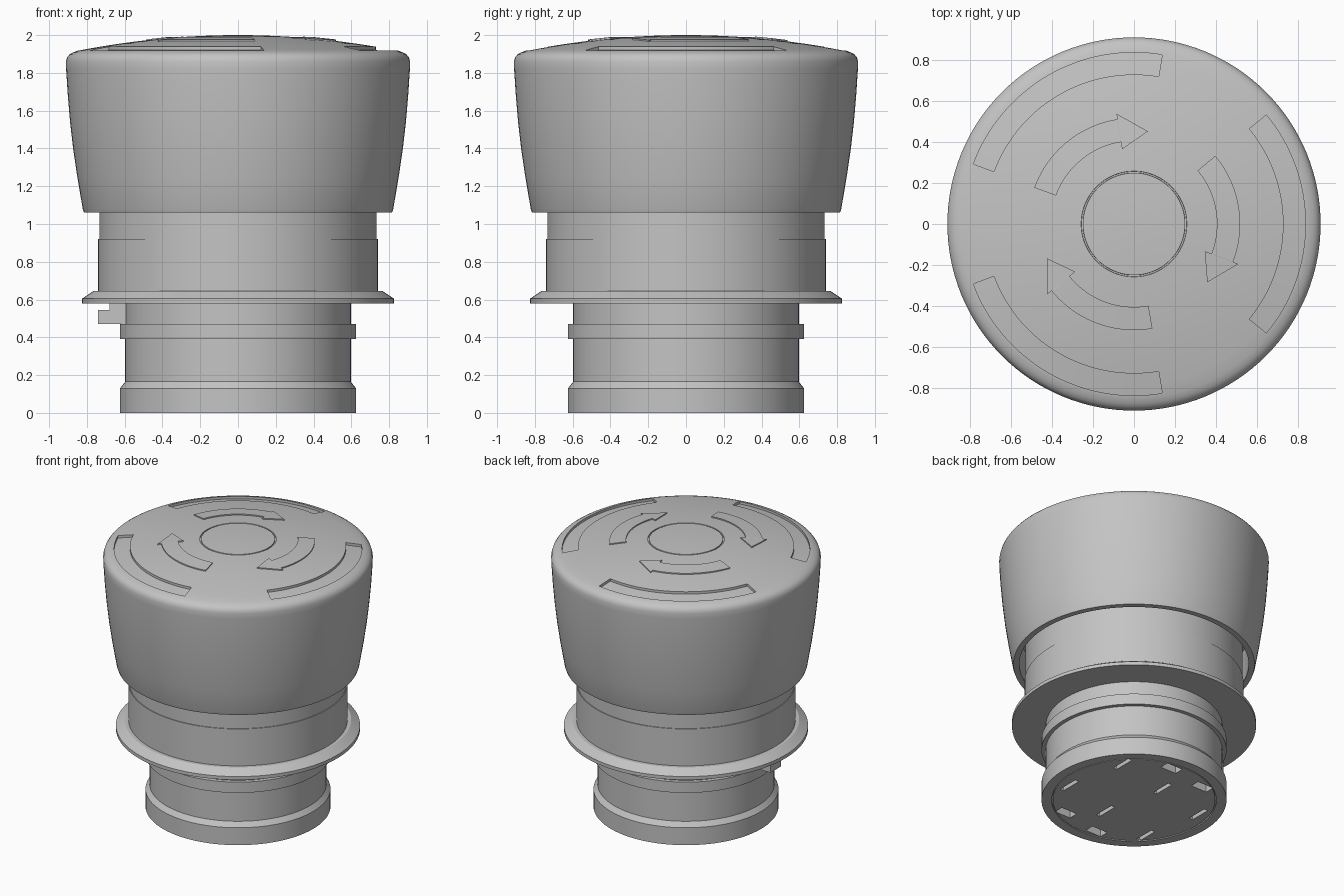
import bpy, bmesh, math
from mathutils import Vector, Matrix

if "Cube" in bpy.data.objects:
    bpy.data.objects.remove(bpy.data.objects["Cube"], do_unlink=True)

SEGMENTS = 128
grey = bpy.data.materials.new("plain grey")
grey.use_nodes = True
colour = (0.55, 0.55, 0.55, 1)
grey.diffuse_color = colour
grey.node_tree.nodes["Principled BSDF"].inputs["Base Color"].default_value = colour


def finish(name, bm):
    bmesh.ops.recalc_face_normals(bm, faces=bm.faces[:])
    mesh = bpy.data.meshes.new(name)
    bm.to_mesh(mesh)
    bm.free()
    mesh.materials.append(grey)
    obj = bpy.data.objects.new(name, mesh)
    bpy.context.collection.objects.link(obj)
    return obj


def activate(obj):
    bpy.ops.object.select_all(action='DESELECT')
    obj.select_set(True)
    bpy.context.view_layer.objects.active = obj


def smooth(obj):
    activate(obj)
    bpy.ops.object.shade_smooth_by_angle(angle=math.radians(25))


def revolve(name, profile):
    """Spin a radius/height profile about the z axis."""
    bm = bmesh.new()
    verts = [bm.verts.new((r, 0, z)) for r, z in profile]
    edges = [bm.edges.new(pair) for pair in zip(verts, verts[1:])]
    bmesh.ops.spin(bm, geom=verts + edges, cent=(0, 0, 0), axis=(0, 0, 1),
                   angle=math.tau, steps=SEGMENTS, use_duplicate=False)
    bmesh.ops.remove_doubles(bm, verts=bm.verts[:], dist=1e-5)
    bmesh.ops.dissolve_degenerate(bm, edges=bm.edges[:], dist=1e-5)
    return finish(name, bm)


def dome(r):
    return 2.0 - 0.115 * r * r


def curved_strip(name, sections, low, high, turn):
    """Solid strip following the dome; sections are (degrees, inner, outer)."""
    bm = bmesh.new()
    rings = []
    for deg, inner, outer in sections:
        a = math.radians(deg + turn)
        ring = []
        for r, lift in ((inner, low), (outer, low), (outer, high), (inner, high)):
            ring.append(bm.verts.new((r * math.cos(a), r * math.sin(a), dome(r) + lift)))
        rings.append(ring)
    for a, b in zip(rings, rings[1:]):
        for i in range(4):
            j = (i + 1) % 4
            bm.faces.new((a[i], a[j], b[j], b[i]))
    bm.faces.new(rings[0])
    bm.faces.new(rings[-1])
    return finish(name, bm)


def box(name, low, high):
    bm = bmesh.new()
    low, high = Vector(low), Vector(high)
    bmesh.ops.create_cube(bm, size=1, matrix=Matrix.Translation((low + high) / 2)
                          @ Matrix.Diagonal((*(high - low), 1)))
    return finish(name, bm)


def cut(target, cutters):
    for cutter in cutters:
        cutter.hide_render = True
        mod = target.modifiers.new("cut", 'BOOLEAN')
        mod.object = cutter
        mod.operation = 'DIFFERENCE'
        mod.solver = 'EXACT'
        activate(target)
        bpy.ops.object.modifier_apply(modifier=mod.name)
        bpy.data.objects.remove(cutter, do_unlink=True)


# Mushroom cap: domed top with a fine ring groove, bulged side, hollow underside
top = [(0, dome(0))] + [(r, dome(r)) for r in (0.08, 0.16, 0.249)]
top += [(0.25, dome(0.25) - 0.008), (0.257, dome(0.25) - 0.008)]
top += [(r, dome(r)) for r in (0.258, 0.36, 0.45, 0.54, 0.63, 0.72, 0.79, 0.85)]
side = [(0.875, 1.908), (0.893, 1.897), (0.905, 1.882), (0.911, 1.86), (0.91, 1.82),
        (0.901, 1.68), (0.889, 1.54), (0.873, 1.4), (0.851, 1.25), (0.822, 1.08),
        (0.815, 1.06), (0.775, 1.06), (0.775, 1.3), (0, 1.3)]
cap = revolve("cap", top + side)

# Three curved finger recesses around the cap edge
steps = 32
recess = [(-39.5 + 79 * i / steps, 0.73, 0.837) for i in range(steps + 1)]
cut(cap, [curved_strip("recess_cutter", recess, -0.018, 0.15, t) for t in (0, 120, 240)])
smooth(cap)

# Three raised clockwise arrows
shaft = [(160 - 60 * i / 20, 0.405, 0.518) for i in range(21)]
head = [(99, 0.37, 0.545), (81.5, 0.457, 0.4575)]
for i in range(3):
    arrow = curved_strip(f"arrow_{i + 1}", shaft + [(99.1, 0.405, 0.518)] + head,
                         -0.01, 0.008, -120 * i)
    smooth(arrow)

# Neck with a fine step and the sloped mounting flange
neck = revolve("neck_and_flange", [
    (0, 1.31), (0.734, 1.31), (0.734, 0.92), (0.74, 0.92), (0.74, 0.645),
    (0.765, 0.645), (0.825, 0.605), (0.825, 0.58), (0, 0.58)])
smooth(neck)

# Lower barrel, locking ring, chamfered foot and grooved bottom disc
barrel = revolve("lower_barrel", [
    (0, 0.585), (0.597, 0.585), (0.597, 0.47), (0.625, 0.47), (0.625, 0.39),
    (0.597, 0.39), (0.597, 0.165), (0.625, 0.13), (0.625, 0), (0.556, 0),
    (0.556, 0.012), (0.549, 0.012), (0.549, 0.002), (0, 0.002)])

# Terminal slots and edge notches, repeated by a half turn
cutters = []
for s in (1, -1):
    for x, y in ((0.37, 0.32), (-0.05, 0.24), (0.46, -0.13)):
        x, y = s * x, s * y
        cutters.append(box("slot_cutter", (x - 0.015, y - 0.08, -0.1), (x + 0.015, y + 0.08, 0.1)))
    for x, y in ((0.08, 0.49), (-0.24, 0.43)):
        x, y = s * x, s * y
        cutters.append(box("notch_cutter", (x - 0.065, y - 0.035, -0.1), (x + 0.065, y + 0.035, 0.1)))
cut(barrel, cutters)
smooth(barrel)

# Stepped locating tab below the flange
box("tab_lower", (-0.74, -0.06, 0.47), (-0.55, 0.06, 0.545))
box("tab_upper", (-0.68, -0.06, 0.54), (-0.55, 0.06, 0.582))
